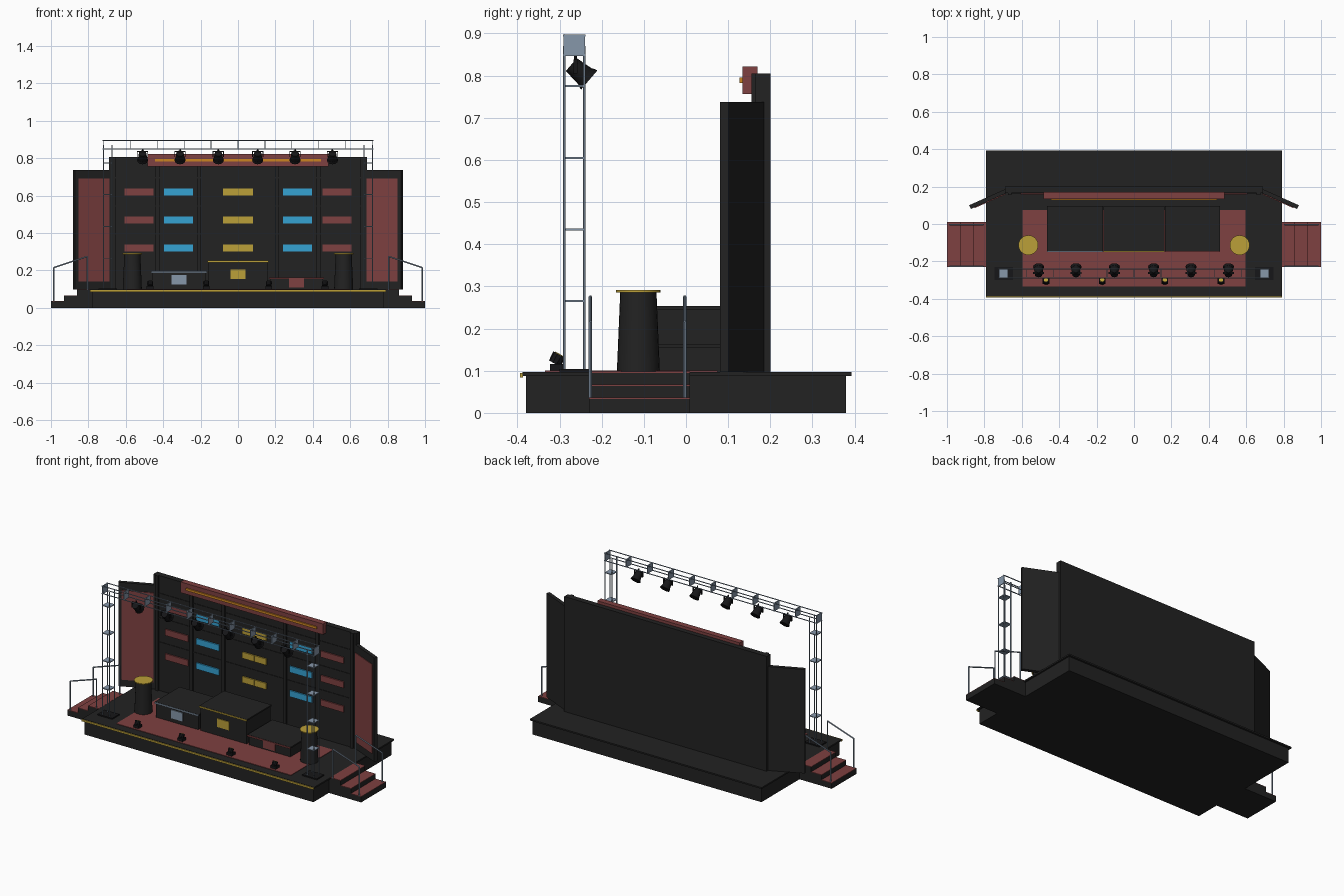
import bpy, bmesh
from math import radians
from mathutils import Matrix, Vector

if "Cube" in bpy.data.objects:
    bpy.data.objects.remove(bpy.data.objects["Cube"])


def material(name, r, g, b):
    m = bpy.data.materials.new(name)
    m.use_nodes = True
    m.diffuse_color = (r, g, b, 1)
    m.node_tree.nodes["Principled BSDF"].inputs["Base Color"].default_value = (r, g, b, 1)
    return m


CHARCOAL = material("charcoal", 0.016, 0.016, 0.016)
BLACK = material("black", 0.008, 0.008, 0.009)
RED = material("dull red", 0.21, 0.052, 0.052)
GOLD = material("gold", 0.5, 0.35, 0.04)
AMBER = material("amber", 0.6, 0.23, 0.015)
BLUE = material("screen blue", 0.036, 0.36, 0.65)
STEEL = material("steel", 0.24, 0.31, 0.4)


class Part:
    """Collects simple solids into one object."""

    def __init__(self, name, mat):
        self.name, self.mat, self.bm = name, mat, bmesh.new()

    def box(self, x, y, z, matrix=Matrix()):
        """Box from (low, high) pairs."""
        lo, hi = Vector((x[0], y[0], z[0])), Vector((x[1], y[1], z[1]))
        place = Matrix.Translation((lo + hi) / 2) @ Matrix.Diagonal((*(hi - lo), 1))
        bmesh.ops.create_cube(self.bm, size=1, matrix=matrix @ place)
        return self

    def rod(self, a, b, r1, r2=None, sides=8):
        """Cylinder or cone between two points."""
        a, b = Vector(a), Vector(b)
        turn = (b - a).to_track_quat('Z', 'Y').to_matrix().to_4x4()
        bmesh.ops.create_cone(self.bm, cap_ends=True, segments=sides, radius1=r1,
                              radius2=r1 if r2 is None else r2, depth=(b - a).length,
                              matrix=Matrix.Translation((a + b) / 2) @ turn)
        return self

    def done(self, smooth=False):
        mesh = bpy.data.meshes.new(self.name)
        self.bm.to_mesh(mesh)
        self.bm.free()
        mesh.materials.append(self.mat)
        ob = bpy.data.objects.new(self.name, mesh)
        bpy.context.collection.objects.link(ob)
        if smooth:
            bpy.ops.object.select_all(action='DESELECT')
            ob.select_set(True)
            bpy.context.view_layer.objects.active = ob
            bpy.ops.object.shade_smooth_by_angle(angle=radians(35))
        return ob


def around(c, half):
    return (c - half, c + half)


SIDES = ((1, "left"), (-1, "right"))
DECK = 0.097

# Stage platform, carpet and front trim
Part("stage_base", CHARCOAL).box((-0.78, 0.78), (-0.38, 0.38), (0, 0.09)).done()
Part("stage_deck", CHARCOAL).box((-0.79, 0.79), (-0.388, 0.392), (0.088, DECK)).done()
Part("stage_carpet", RED).box((-0.595, 0.595), (-0.335, 0.075), (DECK, 0.1)).done()
Part("stage_front_trim", GOLD).box((-0.79, 0.79), (-0.394, -0.387), (0.084, 0.095)).done()

# Back wall with ribs
Part("back_wall", CHARCOAL).box((-0.69, 0.69), (0.165, 0.2), (DECK, 0.805)).done()
ribs = Part("wall_ribs", CHARCOAL)
for x in (-0.665, -0.43, -0.21, 0.21, 0.43, 0.665):
    ribs.box(around(x, 0.01), (0.155, 0.166), (DECK, 0.805))
for z in (0.395, 0.545, 0.695):
    ribs.box((-0.665, 0.665), (0.162, 0.166), around(z, 0.003))
ribs.done()

# Rows of light panels on the wall
for name, mat, centres in (("outer_panels", RED, (-0.53, 0.53)),
                           ("inner_panels", BLUE, (-0.318, 0.318)),
                           ("centre_panels", GOLD, (-0.041, 0.041))):
    half = 0.04 if mat is GOLD else 0.078
    panels = Part(name, mat)
    for x in centres:
        for z in (0.32, 0.47, 0.62):
            panels.box(around(x, half), (0.157, 0.166), around(z, 0.019))
    panels.done()

# Header sign over the wall
Part("header", RED).box((-0.485, 0.485), (0.134, 0.17), (0.756, 0.822)).done()
Part("header_strip", AMBER).box((-0.445, 0.445), (0.127, 0.135), (0.782, 0.796)).done()

for s, side in SIDES:
    # Angled side wing with its red panel
    wing = Matrix.Translation((s * 0.68, 0.19, 0)) @ Matrix.Rotation(-s * radians(24), 4, 'Z')
    span = lambda a, b: tuple(sorted((s * a, s * b)))
    Part(side + "_wing", CHARCOAL).box(span(0, 0.22), (-0.022, 0), (DECK, 0.737), wing).done()
    Part(side + "_wing_panel", RED).box(span(0.02, 0.2), (-0.026, -0.021), (0.14, 0.69), wing).done()

    # Steps with treads
    steps = Part(side + "_steps", CHARCOAL)
    treads = Part(side + "_step_treads", RED)
    for i in range(3):
        top = 0.033 + 0.031 * i
        out = 1 - 0.07 * i
        steps.box(span(0.78, out), (-0.23, 0.01), (0, top))
        treads.box(span(out - 0.07, out), (-0.23, 0.01), (top, top + 0.003))
    steps.done()
    treads.done()

    # Handrails
    rails = Part(side + "_handrails", STEEL)
    for y in (-0.227, -0.003):
        low, high = (s * 0.985, y, 0.215), (s * 0.805, y, 0.275)
        rails.rod((s * 0.985, y, 0.035), low, 0.004)
        rails.rod((s * 0.805, y, 0.095), high, 0.004)
        rails.rod(low, high, 0.004)
    rails.done(True)

    # Tapered drum stand with a gold top
    x, y = s * 0.565, -0.113
    Part(side + "_drum", CHARCOAL).rod((x, y, DECK), (x, y, 0.286), 0.051, 0.043, 24).done(True)
    Part(side + "_drum_top", GOLD).rod((x, y, 0.286), (x, y, 0.292), 0.053, sides=24).done(True)

    # Truss tower
    Part(side + "_tower_foot", BLACK).box(around(s * 0.697, 0.05), around(-0.265, 0.035), (DECK, 0.104)).done()
    tower = Part(side + "_tower", STEEL)
    for x in (s * 0.674, s * 0.72):
        for y in (-0.289, -0.241):
            tower.rod((x, y, 0.1), (x, y, 0.87), 0.0032, sides=6)
    for z in (0.265, 0.435, 0.605, 0.775):
        tower.box(around(s * 0.697, 0.024), around(-0.265, 0.025), around(z, 0.0025))
    tower.done()

# Overhead truss
beam = Part("overhead_truss", STEEL)
for y in (-0.289, -0.241):
    for z in (0.849, 0.895):
        beam.rod((-0.725, y, z), (0.725, y, z), 0.0032, sides=6)
for i in range(-5, 6):
    beam.box(around(i * 0.144, 0.002), around(-0.265, 0.026), (0.846, 0.897))
beam.done()

# Hanging spotlights aimed back and down at the stage
cans = Part("spotlight_cans", BLACK)
yokes = Part("spotlight_yokes", BLACK)
for x in (-0.51, -0.31, -0.105, 0.105, 0.305, 0.505):
    back, aim = Vector((x, -0.272, 0.826)), Vector((0, 0.76, -0.65))
    cans.rod(back, back + aim * 0.045, 0.02, 0.025, 12)
    cans.rod(back + aim * 0.044, back + aim * 0.056, 0.026, 0.03, 12)
    yokes.box(around(x, 0.029), around(-0.262, 0.005), (0.834, 0.838))
    yokes.rod((x, -0.262, 0.836), (x, -0.262, 0.85), 0.004)
    for d in (-0.028, 0.028):
        yokes.box(around(x + d, 0.002), around(-0.262, 0.005), (0.805, 0.838))
cans.done(True)
yokes.done()

# Small floor lights
bases = Part("floor_light_bases", BLACK)
lenses = Part("floor_light_lenses", GOLD)
for x in (-0.47, -0.17, 0.165, 0.465):
    bases.box(around(x, 0.018), (-0.322, -0.288), (0.1, 0.116))
    back, aim = Vector((x, -0.312, 0.117)), Vector((0, 0.5, 0.86))
    bases.rod(back, back + aim * 0.024, 0.015, 0.017, 10)
    lenses.rod(back + aim * 0.023, back + aim * 0.026, 0.012, sides=10)
bases.done()
lenses.done()

# Three-tier podium with coloured edge trims and front plates
for name, mat, x0, x1, top, plate_z in (("centre", GOLD, -0.162, 0.162, 0.253, 0.18),
                                        ("second", STEEL, -0.465, -0.167, 0.196, 0.15),
                                        ("third", RED, 0.167, 0.46, 0.163, 0.135)):
    mid = (x0 + x1) / 2
    Part(name + "_podium", CHARCOAL).box((x0 + 0.005, x1 - 0.005), (-0.14, 0.09), (DECK, top - 0.008)).done()
    Part(name + "_podium_top", CHARCOAL).box((x0, x1), (-0.145, 0.095), (top - 0.008, top)).done()
    Part(name + "_podium_trim", mat).box((x0, x1), (-0.149, -0.144), (top - 0.01, top - 0.001)).done()
    Part(name + "_podium_plate", mat).box(around(mid, 0.04), (-0.145, -0.139), around(plate_z, 0.026)).done()
